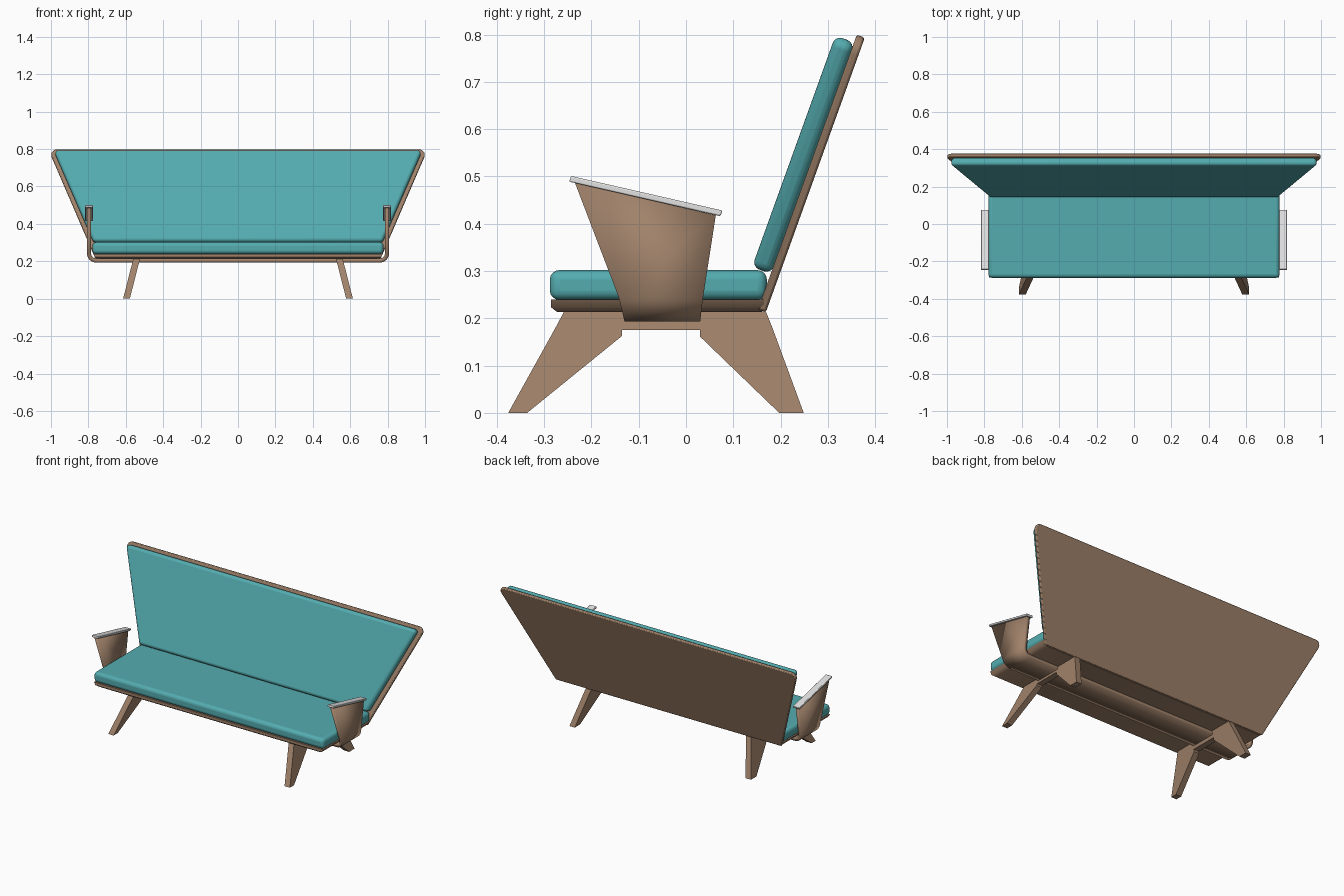
import bpy, bmesh, math
from mathutils import Vector

if "Cube" in bpy.data.objects:
    bpy.data.objects.remove(bpy.data.objects["Cube"])


def material(name, rgb):
    m = bpy.data.materials.new(name)
    m.diffuse_color = (*rgb, 1)
    m.use_nodes = True
    m.node_tree.nodes["Principled BSDF"].inputs["Base Color"].default_value = m.diffuse_color
    return m


WOOD = material("brown wood", (0.352, 0.223, 0.144))
TEAL = material("teal fabric", (0.089, 0.413, 0.434))
PALE = material("pale grey cap", (0.76, 0.76, 0.77))


def finish(name, bm, mat, bevel=0, segments=3, thickness=0):
    bmesh.ops.recalc_face_normals(bm, faces=bm.faces)
    me = bpy.data.meshes.new(name)
    bm.to_mesh(me)
    bm.free()
    me.materials.append(mat)
    ob = bpy.data.objects.new(name, me)
    bpy.context.collection.objects.link(ob)
    if thickness:
        s = ob.modifiers.new("thickness", 'SOLIDIFY')
        s.thickness, s.offset = thickness, 0
    if bevel:
        b = ob.modifiers.new("round", 'BEVEL')
        b.width, b.segments, b.limit_method = bevel, segments, 'ANGLE'
        b.angle_limit = math.radians(35)
    bpy.ops.object.select_all(action='DESELECT')
    ob.select_set(True)
    bpy.context.view_layer.objects.active = ob
    bpy.ops.object.shade_smooth_by_angle(angle=math.radians(35))
    return ob


def loft(name, rings, mat, **kw):
    """Closed solid through rings of equal point count, capped at both ends."""
    bm = bmesh.new()
    vs = [[bm.verts.new(p) for p in r] for r in rings]
    n = len(vs[0])
    for a, b in zip(vs, vs[1:]):
        for i in range(n):
            j = (i + 1) % n
            bm.faces.new((a[i], a[j], b[j], b[i]))
    bm.faces.new(vs[0])
    bm.faces.new(vs[-1])
    return finish(name, bm, mat, **kw)


def rect(hx, y0, y1, z):
    return [(-hx, y0, z), (hx, y0, z), (hx, y1, z), (-hx, y1, z)]


# seat board with undercut edges, and seat cushion
loft("seat_board", [rect(0.745, -0.272, 0.16, 0.213),
                    rect(0.765, -0.285, 0.165, 0.223),
                    rect(0.775, -0.285, 0.165, 0.240)], WOOD)
loft("seat_cushion", [rect(0.778, -0.288, 0.171, 0.239),
                      rect(0.778, -0.288, 0.171, 0.302)], TEAL, bevel=0.02, segments=4)


# leaning back: u runs up the panel, n runs out of its front face
def lean(x, u, n):
    return (x, 0.169 + 0.339 * u - 0.941 * n, 0.213 + 0.941 * u + 0.339 * n)


def round_trapezoid(wb, wt, u0, u1, r):
    """Trapezoid outline with rounded top corners."""
    side = math.atan2(u1 - u0, wt - wb)
    t = r / math.tan(side / 2)
    cx, cu = wt - t, u1 - r
    arc = []
    for i in range(7):
        a = side - math.pi / 2 + (math.pi - side) * i / 6
        arc.append((cx + r * math.cos(a), cu + r * math.sin(a)))
    right = [(wb, u0)] + arc
    return right + [(-x, u) for x, u in reversed(right)]


outline = round_trapezoid(0.763, 1.013, 0, 0.617, 0.03)
loft("back_panel", [[lean(x, u, n) for x, u in outline] for n in (0, 0.018)],
     WOOD, bevel=0.005, segments=2)
outline = round_trapezoid(0.772, 0.985, 0.08, 0.60, 0.018)
loft("back_cushion", [[lean(x, u, n) for x, u in outline] for n in (0.017, 0.060)],
     TEAL, bevel=0.016, segments=4)

# bent plywood strip: under the seat and up into both arms
half = [(0.757, -0.13, 0.03, 0.204, 0.204)]
for i in range(1, 9):
    a = math.pi / 2 * i / 8
    z = 0.244 - 0.04 * math.cos(a)
    f = (z - 0.204) / 0.04
    half.append((0.757 + 0.04 * math.sin(a), -0.13 - 0.012 * f, 0.03 + 0.006 * f, z, z))
half.append((0.797, -0.235, 0.063, 0.487, 0.418))
path = [(-p[0], *p[1:]) for p in reversed(half)] + half
bm = bmesh.new()
rows = [(bm.verts.new((x, yf, zf)), bm.verts.new((x, yb, zb))) for x, yf, yb, zf, zb in path]
for a, b in zip(rows, rows[1:]):
    bm.faces.new((a[0], a[1], b[1], b[0]))
finish("arm_strip", bm, WOOD, thickness=0.022)

# arm caps and splayed leg frames, one per side
cap = [(-0.247, 0.489), (0.073, 0.416), (0.077, 0.428), (-0.243, 0.501)]
leg = [(-0.376, 0), (-0.336, 0), (-0.135, 0.163), (-0.135, 0.175), (0.03, 0.175),
       (0.03, 0.161), (0.197, 0), (0.249, 0), (0.182, 0.182), (0.169, 0.214),
       (-0.258, 0.214), (-0.275, 0.182)]
for s, side in ((-1, "left"), (1, "right")):
    loft(side + "_arm_cap", [[(s * x, y, z) for y, z in cap] for x in (0.776, 0.818)],
         PALE, bevel=0.003, segments=2)
    loft(side + "_leg_frame",
         [[(s * (0.542 + (0.213 - z) * 0.255 + d), y, z) for y, z in leg]
          for d in (-0.018, 0.018)], WOOD)
